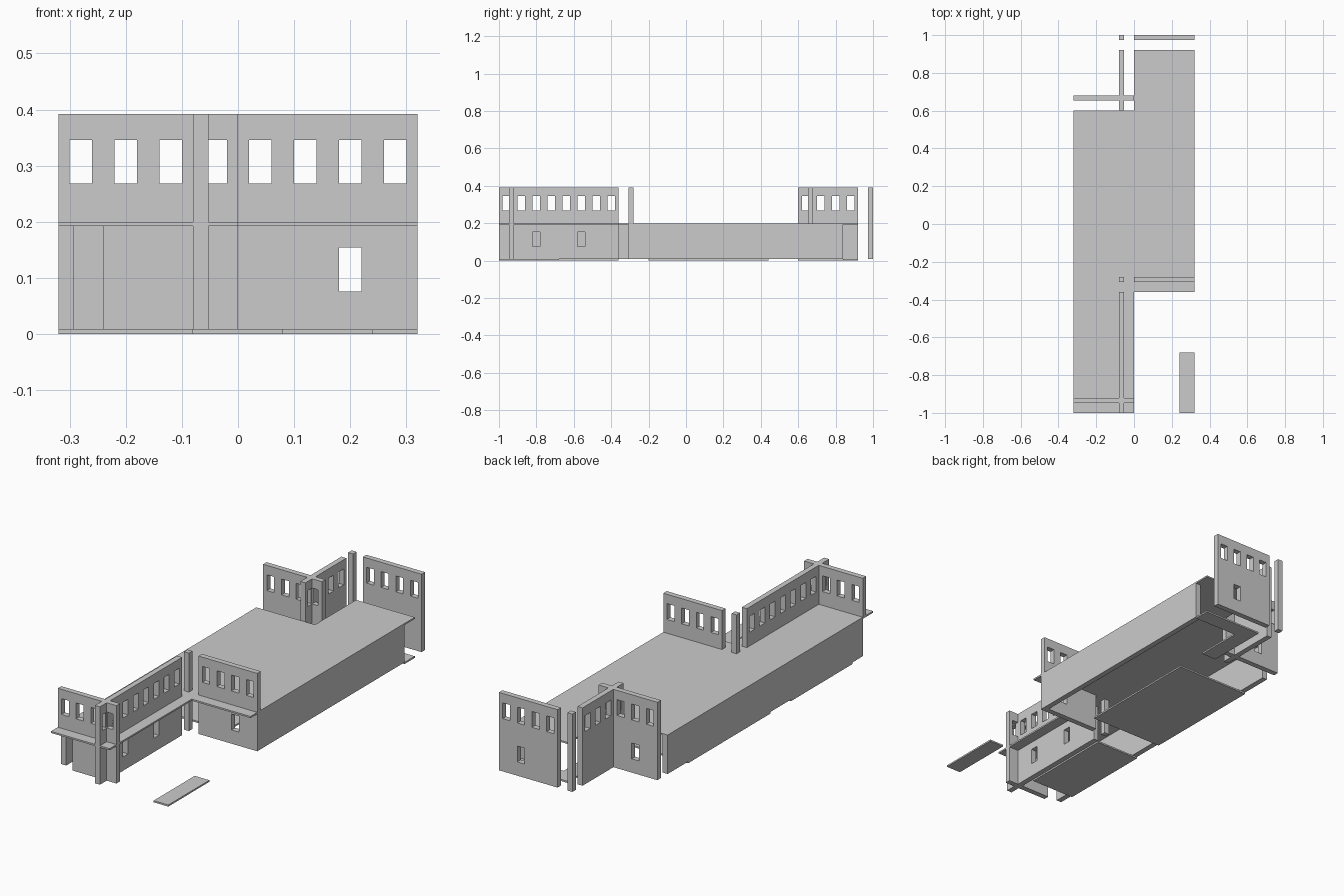
import bpy, bmesh

if "Cube" in bpy.data.objects:
    bpy.data.objects.remove(bpy.data.objects["Cube"])

T = 0.027                       # wall thickness
Z0, Z1, Z2, Z3 = 0.008, 0.192, 0.2, 0.392
HW = 0.02                       # half window width


def finish(name, bm):
    bmesh.ops.recalc_face_normals(bm, faces=bm.faces[:])
    me = bpy.data.meshes.new(name)
    bm.to_mesh(me)
    bm.free()
    ob = bpy.data.objects.new(name, me)
    bpy.context.collection.objects.link(ob)


def prism(name, outline, za, zb):
    """Flat outline in x, y raised from za to zb."""
    bm = bmesh.new()
    lo = [bm.verts.new((x, y, za)) for x, y in outline]
    hi = [bm.verts.new((x, y, zb)) for x, y in outline]
    bm.faces.new(lo[::-1])
    bm.faces.new(hi)
    n = len(lo)
    for i in range(n):
        j = (i + 1) % n
        bm.faces.new((lo[i], lo[j], hi[j], hi[i]))
    finish(name, bm)


def slab(name, xa, xb, ya, yb, za=0.0, zb=Z0):
    prism(name, [(xa, ya), (xb, ya), (xb, yb), (xa, yb)], za, zb)


def wall(name, axis, ua, ub, w, upper=(), lower=(), door=None):
    """Wall along x or y; w is its lower side, windows given by centres."""
    holes = [(c - HW, c + HW, 0.268, 0.346) for c in upper]
    holes += [(c - HW, c + HW, 0.076, 0.154) for c in lower]
    if door:
        holes.append((door[0], door[1], Z0, Z1))
    us = sorted({round(v, 4) for h in holes for v in h[:2]} | {ua, ub})
    zs = sorted({v for h in holes for v in h[2:]} | {Z0, Z3})

    def solid(i, k):
        if not (0 <= i < len(us) - 1 and 0 <= k < len(zs) - 1):
            return False
        u, z = (us[i] + us[i + 1]) / 2, (zs[k] + zs[k + 1]) / 2
        return not any(a < u < b and c < z < d for a, b, c, d in holes)

    bm = bmesh.new()
    cache = {}

    def v(i, k, s):
        if (i, k, s) not in cache:
            u, t = us[i], w + T * s
            co = (u, t, zs[k]) if axis == 'x' else (t, u, zs[k])
            cache[i, k, s] = bm.verts.new(co)
        return cache[i, k, s]

    for i in range(len(us) - 1):
        for k in range(len(zs) - 1):
            if not solid(i, k):
                continue
            ring = [(i, k), (i + 1, k), (i + 1, k + 1), (i, k + 1)]
            for s in (0, 1):
                bm.faces.new([v(*p, s) for p in ring])
            for e, (di, dk) in enumerate([(0, -1), (1, 0), (0, 1), (-1, 0)]):
                if not solid(i + di, k + dk):
                    p, q = ring[e], ring[(e + 1) % 4]
                    bm.faces.new((v(*p, 0), v(*q, 0), v(*q, 1), v(*p, 1)))
    finish(name, bm)


def row(start, n):
    return [round(start + 0.04 + 0.08 * i, 4) for i in range(n)]


# Stepped upper deck
prism("upper_deck", [(-.32, -1), (0, -1), (0, -.36), (.32, -.36),
                     (.32, .92), (0, .92), (0, .6), (-.32, .6)], Z1, Z2)

# Ground floor pieces
slab("middle_floor", -.32, .08, -.2, .44)
slab("front_floor", -.32, -.08, -.84, -.36)
slab("loose_floor_strip", .24, .32, -1, -.68)
prism("back_corner_floor", [(0, .6), (.08, .6), (.08, .84), (.32, .84),
                            (.32, .92), (0, .92)], 0, Z0)

# Plain long side walls below the deck
slab("left_side_wall", -.32, -.32 + T, -.92, .6, Z0, Z1)
slab("right_side_wall", .32 - T, .32, -.28, .84, Z0, Z1)

# Cross walls with windows
wall("front_left_wall", 'x', -.32, 0, -.947, row(-.32, 4), door=(-.32, -.24))
wall("front_right_wall", 'x', 0, .32, -.307, row(0, 4), [.2])
wall("back_left_wall", 'x', -.32, 0, .653, row(-.32, 4), [-.2])
wall("back_right_wall", 'x', 0, .32, 1 - T, row(0, 4), [.2])

# Lengthwise walls with windows
wall("front_wing_wall", 'y', -1, -.36, -.08, row(-1, 8), [-.8, -.56])
wall("back_wing_wall", 'y', .6, .92, -.08, row(.6, 4))

# Free-standing posts
for name, y in (("front_post", -.307), ("back_post", 1 - T)):
    slab(name, -.08, -.08 + T, y, y + T, Z0, Z3)
